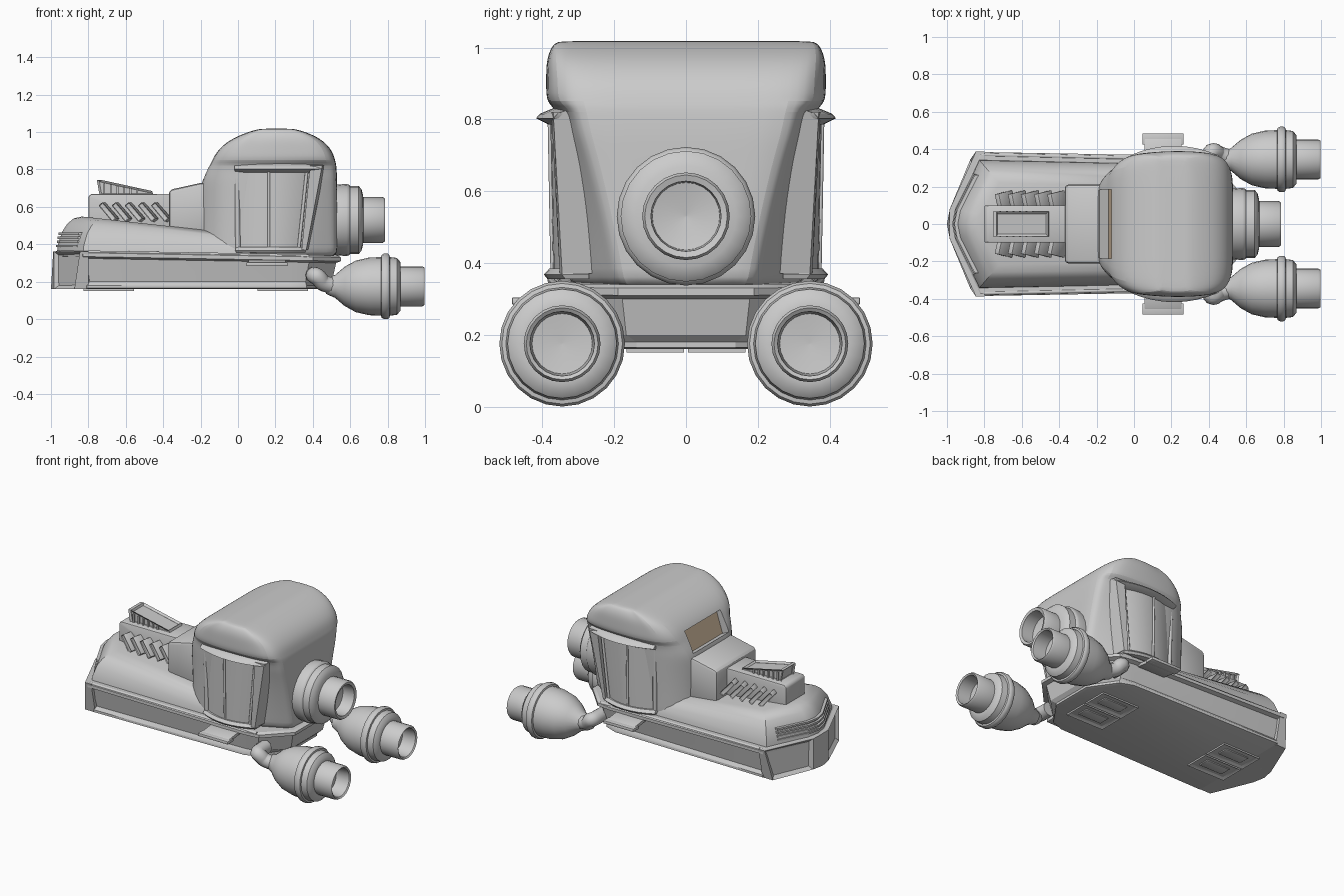
import bpy, bmesh, math
from mathutils import Vector, Matrix

if "Cube" in bpy.data.objects:
    bpy.data.objects.remove(bpy.data.objects["Cube"])


def finish(name, bm, angle=30, bevel=0):
    bmesh.ops.recalc_face_normals(bm, faces=bm.faces)
    me = bpy.data.meshes.new(name)
    bm.to_mesh(me)
    bm.free()
    ob = bpy.data.objects.new(name, me)
    bpy.context.collection.objects.link(ob)
    if bevel:
        m = ob.modifiers.new("bevel", 'BEVEL')
        m.width, m.segments, m.limit_method = bevel, 2, 'ANGLE'
    smooth(ob, angle)
    return ob


def smooth(ob, angle=30):
    bpy.ops.object.select_all(action='DESELECT')
    ob.select_set(True)
    bpy.context.view_layer.objects.active = ob
    if ob.modifiers or ob.type == 'CURVE':
        bpy.ops.object.convert(target='MESH')
    bpy.ops.object.shade_smooth_by_angle(angle=math.radians(angle))


def loft(name, rings, angle=30, bevel=0, inset=None):
    bm = bmesh.new()
    vs = [[bm.verts.new(p) for p in r] for r in rings]
    n = len(vs[0])
    for a, b in zip(vs, vs[1:]):
        for i in range(n):
            bm.faces.new((a[i], a[(i + 1) % n], b[(i + 1) % n], b[i]))
    bm.faces.new(vs[0])
    bm.faces.new(vs[-1])
    bmesh.ops.recalc_face_normals(bm, faces=bm.faces)
    if inset:
        test, width, depth = inset
        bm.normal_update()
        bmesh.ops.inset_individual(bm, faces=[f for f in bm.faces if test(f)],
                                   thickness=width, depth=-depth)
    return finish(name, bm, angle, bevel)


def box(name, c, size, rot=(0, 0, 0), bevel=0.0, inset=None):
    m = Matrix.Translation(c)
    for ang, ax in zip(rot, 'XYZ'):
        m = m @ Matrix.Rotation(math.radians(ang), 4, ax)
    x, y, z = (s / 2 for s in size)
    rings = [[m @ Vector(p) for p in ((-x, -y, h), (x, -y, h), (x, y, h), (-x, y, h))]
             for h in (-z, z)]
    return loft(name, rings, 30, bevel, inset)


def prism_y(name, prof, w0, bevel=0, inset=None):
    return loft(name, [[(x, y, z) for x, z in prof] for y in (-w0, w0)], 30, bevel, inset)


def lathe(name, prof, y, z, n=24):
    return loft(name, [[(x, y + r * math.cos(2 * math.pi * i / n), z + r * math.sin(2 * math.pi * i / n))
                        for i in range(n)] for x, r in prof], 35)


def tube(name, pts, radius, spline='POLY'):
    cu = bpy.data.curves.new(name, 'CURVE')
    cu.dimensions, cu.bevel_depth, cu.bevel_resolution, cu.use_fill_caps = '3D', radius, 3, True
    sp = cu.splines.new(spline)
    sp.points.add(len(pts) - 1)
    for q, p in zip(sp.points, pts):
        q.co = (*p, 1)
    if spline == 'NURBS':
        sp.use_endpoint_u, sp.order_u, sp.resolution_u = True, 3, 5
    ob = bpy.data.objects.new(name, cu)
    bpy.context.collection.objects.link(ob)
    smooth(ob, 40)
    return ob


def mirrored(tip, half, z, d=0, slope=0.0):
    # symmetric plan outline, shrunk by d, falling towards the back by slope
    pts = [(tip, 0)] + half + [(x, -y) for x, y in reversed(half)]
    pts = [(-.23 + (x + .23) * (1 - d / .77), y * (1 - d / .38)) for x, y in pts]
    return [(x, y, z - slope * (x + .85)) for x, y in pts]


# Hull with a channel along its sides
hull = [(-.965, .08), (-.83, .385), (.3, .365), (.4, .35), (.55, .19)]
low_hull = hull[:3] + [(.39, .33), (.51, .15)]
loft("hull", [mirrored(-.98, h, z, d, k) for h, z, d, k in
              ((low_hull, .16, .045, 0), (low_hull, .165, .03, 0), (low_hull, .18, .03, 0), (hull, .2, .047, 0),
               (hull, .325, .025, .018), (hull, .335, 0, .018), (hull, .355, 0, .018), (hull, .365, .015, .018))], 25)

# Nose bumper with framed panels
bump = [(-.985, .08), (-.845, .388), (-.8, .388)]
low_bump = [(-.985, .08), (-.875, .345), (-.8, .345)]
loft("nose_bumper", [mirrored(-1.0, low_bump, .16), mirrored(-.988, bump, .362)], 20, 0,
     (lambda f: f.normal.x < -.5 and f.calc_area() > .03, .028, .02))

# Hood and nose grille
hood = [(-.955, .08), (-.83, .345), (.1, .325)]
loft("hood", [mirrored(-.97, hood, z, d, (z - .33) * .5) for z, d in
              ((.33, 0), (.39, .006), (.46, .03), (.505, .06), (.535, .095), (.55, .14))], 35)
slat = [(-.957, .08), (-.862, .27), (-.82, .27)]
for i in range(4):
    z, d = .385 + i * .022, .004 * i
    loft(f"grille_slat_{i}", [mirrored(-.972, slat, z, d), mirrored(-.972, slat, z + .012, d)], 20)

# Engine block, scoop and side exhausts
prism_y("engine_block", [(-.8, .46), (-.8, .655), (-.785, .67), (-.34, .67), (-.34, .46)], .1, .008)
prism_y("air_scoop", [(-.74, .66), (-.755, .745), (-.735, .745), (-.46, .685), (-.45, .66)], .066, 0,
        (lambda f: f.calc_area() > .006 or f.normal.x < -.8, .012, .012))
for s in (-1, 1):
    for i in range(5):
        box("exhaust_fin", (-.69 + i * .07, s * .13, .572), (.115, .085, .03), (s * -12, 48, s * 18), .004,
            (lambda f: abs(f.normal.y) > .7, .005, .008))
    for i in range(6):
        box("scoop_slat", (-.715 + i * .035, s * .064, .695 - i * .0025), (.01, .01, .06 - i * .007))

# Cowl in front of the cabin
prism_y("cowl", [(-.37, .45), (-.37, .685), (-.35, .695), (-.2, .728), (-.12, .728), (-.12, .45)], .21, .018)


# Cabin
def cabin_ring(z, x0, x1, wf, wm, wb):
    k = (x1 - x0) / .7
    half = [(x0, wf * .6), (x0, wf), (x0 + .08 * k, (wf + wm) / 2 + .02), (x0 + .17 * k, wm * .98),
            ((x0 + x1) / 2, wm + .005), (x1 - .15 * k, wm * .35 + wb * .65 + .03),
            (x1 - .04 * k, wb + .02), (x1, wb), (x1, wb * .5)]
    if z > .84:
        half[5], half[6] = (x1 - .15 * k, wm), (x1 - .04 * k, (wm + wb) / 2 + .02)
    return [(x, y, z) for x, y in half] + [(x, -y, z) for x, y in reversed(half)]


cabin = loft("cabin", [cabin_ring(*r) for r in (
    (.32, -.2, .53, .2, .33, .18), (.36, -.2, .53, .2, .33, .185), (.55, -.2, .53, .2, .34, .225),
    (.70, -.2, .53, .21, .35, .265), (.76, -.185, .53, .23, .355, .285), (.83, -.148, .525, .26, .36, .30),
    (.845, -.14, .52, .28, .387, .30), (.90, -.112, .505, .3, .387, .3), (.955, -.05, .455, .32, .387, .31),
    (.99, .025, .39, .33, .378, .32), (1.017, .105, .31, .33, .362, .32), (1.018, .15, .26, .31, .33, .30))])
sub = cabin.modifiers.new("round", 'SUBSURF')
sub.levels = sub.render_levels = 2
smooth(cabin, 40)
cutter = box("window_cutter", (-.15, 0, .815), (.16, .37, .145), (0, 25, 0))
cutter.hide_render = True
cut = cabin.modifiers.new("window", 'BOOLEAN')
cut.operation, cut.object, cut.solver = 'DIFFERENCE', cutter, 'EXACT'
smooth(cabin, 40)
bpy.data.objects.remove(cutter)
glass = box("windscreen", (-.108, 0, .80), (.012, .372, .15), (0, 18, 0))
mat = bpy.data.materials.new("tinted_glass")
mat.diffuse_color = (.6, .46, .32, 1)
mat.use_nodes = True
mat.node_tree.nodes["Principled BSDF"].inputs["Base Color"].default_value = mat.diffuse_color
glass.data.materials.append(mat)


# Doors, steps, side thrusters
def arc(u, d=0):
    return .378 + d - .05 * (2 * u - 1) ** 2


def door_ring(s, z, d, x0, x1):
    us = [i / 8 for i in range(9)]
    return ([(x0 + (x1 - x0) * u, s * arc(u, d), z) for u in us] +
            [(x1, s * .27, z), (x0, s * .27, z)])


thruster = [(.47, .04), (.52, .062), (.57, .105), (.63, .138), (.70, .154), (.765, .157), (.768, .168),
            (.78, .175), (.80, .175), (.81, .168), (.812, .157), (.85, .152), (.868, .13), (.87, .107),
            (.985, .107), (.997, .1), (.99, .09), (.9, .084), (.89, .002)]
for s in (-1, 1):
    loft("door", [door_ring(s, .37, -.008, .0, .35), door_ring(s, .81, 0, .0, .41)], 30)
    loft("door_top_lip", [door_ring(s, .785, .004, -.015, .43), door_ring(s, .803, .04, -.02, .45),
                          door_ring(s, .815, .03, -.02, .455), door_ring(s, .832, -.01, -.02, .455)], 30)
    loft("door_bottom_lip", [door_ring(s, .355, .008, -.01, .36), door_ring(s, .368, .018, -.015, .365),
                             door_ring(s, .385, .002, -.01, .36)], 30)
    for xb, xt, u, r in ((0, -.005, 0, .014), (.165, .165, .43, .007), (.325, .37, .9, .009)):
        tube("door_post", [(xb, s * arc(u, -.006), .375), (xt, s * arc(u, .002), .81)], r)
    loft("door_rear_post", [[(.345, s * .26, .37), (.34, s * .352, .37), (.365, s * .345, .37), (.375, s * .26, .37)],
                            [(.40, s * .28, .82), (.385, s * .375, .82), (.45, s * .37, .82), (.47, s * .28, .82)]], 20)
    box("step", (.155, s * .455, .294), (.22, .06, .02), bevel=.004)
    box("step_bracket", (.155, s * .395, .302), (.2, .12, .022), (s * -8, 0, 0), bevel=.004)
    tube("side_rail", [(-.8, s * .37, .357), (.38, s * .345, .337)], .01)
    tube("thruster_pipe", [(.405, s * .29, .235), (.405, s * .385, .235), (.43, s * .39, .225),
                           (.46, s * .365, .18), (.55, s * .345, .175)], .045, 'NURBS')
    lathe("side_thruster", thruster, s * .345, .175)

    # Belly hatches
    for x in (-.69, .24):
        box("belly_hatch", (x, s * .086, .162), (.27, .16, .024), (0, 0, 0), 0,
            (lambda f: f.normal.z < -.9, .03, .012))
        box("belly_hatch_panel", (x, s * .086, .162), (.17, .075, .018), (0, 0, 0), .004)

# Main rear engine
lathe("main_engine", [(.42, .15), (.5, .17), (.52, .188), (.58, .193), (.595, .188), (.6, .182), (.645, .182),
                      (.66, .165), (.667, .14), (.67, .122), (.775, .122), (.785, .115), (.78, .098),
                      (.70, .094), (.68, .002)], 0, .53)
